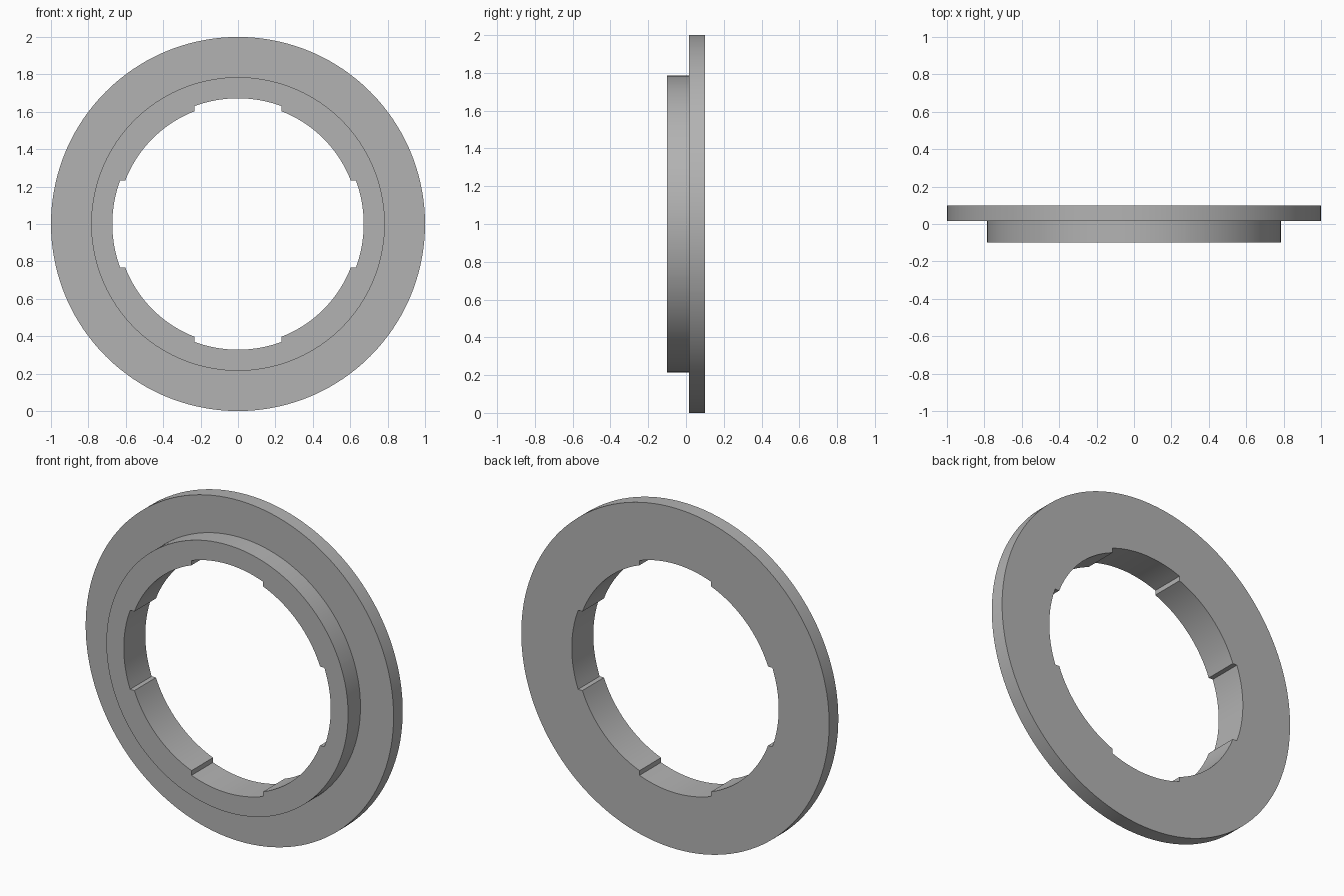
import bpy, bmesh
from math import sin, cos, asin, pi, radians

cube = bpy.data.objects.get("Cube")
if cube:
    bpy.data.objects.remove(cube, do_unlink=True)

FLANGE_R, HUB_R = 1.0, 0.785
NOTCH_R, BORE_R, NOTCH_HALF = 0.672, 0.646, 0.232
FRONT, STEP, BACK = -0.1, 0.015, 0.1

grey = bpy.data.materials.new("plain grey")
grey.use_nodes = True
colour = (0.45, 0.45, 0.45, 1)
grey.diffuse_color = colour
grey.node_tree.nodes["Principled BSDF"].inputs["Base Color"].default_value = colour


def arc(radius, start, end, steps):
    return [(radius, start + (end - start) * i / steps) for i in range(steps + 1)]


# Bore outline: four parallel-sided notches between narrower lands
notch = asin(NOTCH_HALF / NOTCH_R)
land = asin(NOTCH_HALF / BORE_R)
bore = []
for quarter in range(4):
    turn = quarter * pi / 2
    bore += arc(NOTCH_R, turn - notch, turn + notch, 16)
    bore += arc(BORE_R, turn + land, turn + pi / 2 - land, 18)

# Stepped section swept around the axis, with the bore outline on its inside
section = [(None, FRONT), (HUB_R, FRONT), (HUB_R, STEP),
           (FLANGE_R, STEP), (FLANGE_R, BACK), (None, BACK)]
bm = bmesh.new()
loops = []
for radius, y in section:
    loops.append([bm.verts.new(((radius or r) * cos(a), y, 1 + (radius or r) * sin(a)))
                  for r, a in bore])
count = len(bore)
for k, near in enumerate(loops):
    far = loops[(k + 1) % len(loops)]
    for i in range(count):
        j = (i + 1) % count
        bm.faces.new((near[i], near[j], far[j], far[i]))
bmesh.ops.recalc_face_normals(bm, faces=bm.faces[:])

mesh = bpy.data.meshes.new("flanged_ring")
bm.to_mesh(mesh)
bm.free()
mesh.materials.append(grey)
ring = bpy.data.objects.new("flanged_ring", mesh)
bpy.context.collection.objects.link(ring)

# Smooth round walls, crisp edges
bpy.ops.object.select_all(action="DESELECT")
ring.select_set(True)
bpy.context.view_layer.objects.active = ring
bpy.ops.object.shade_smooth_by_angle(angle=radians(30))
